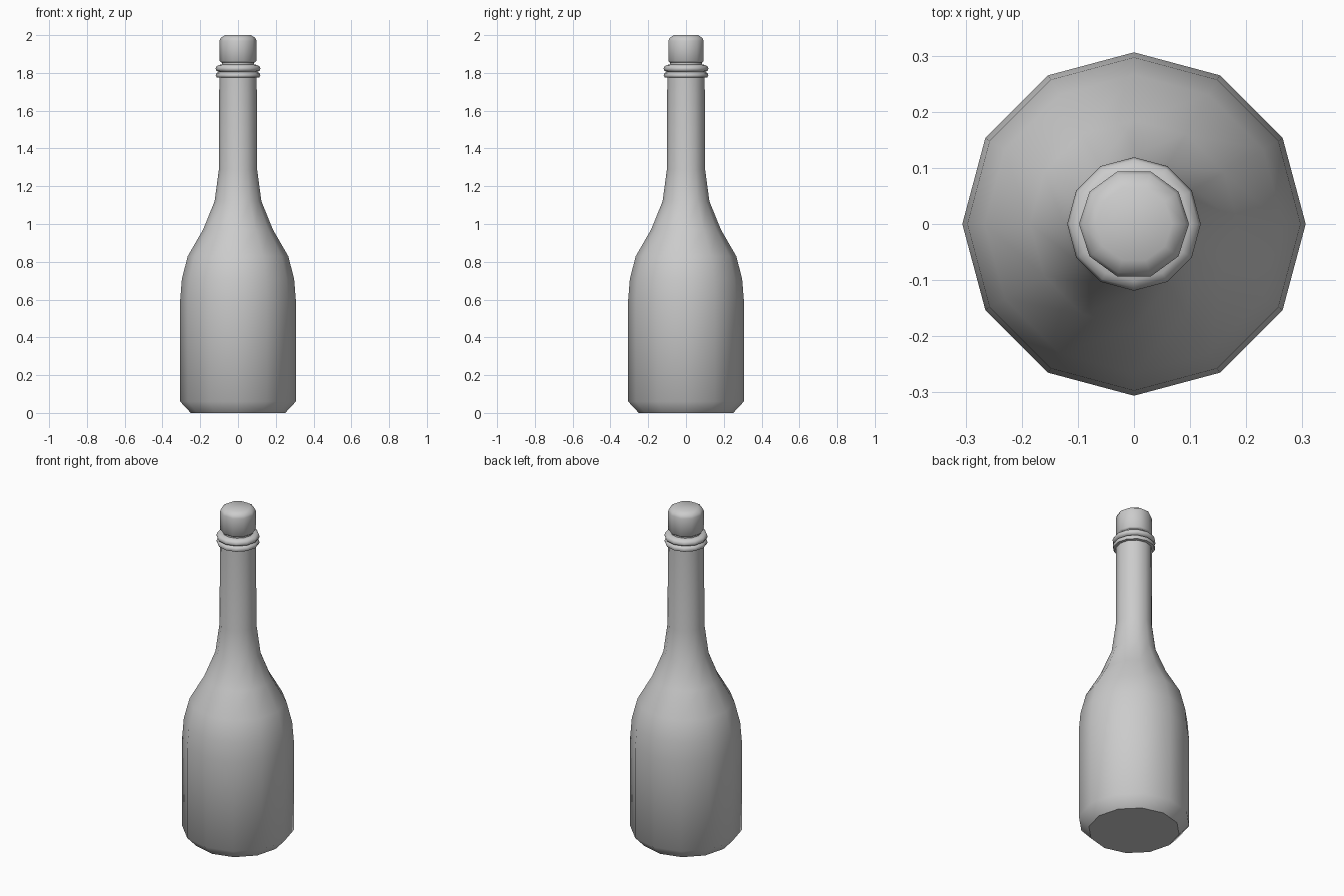
import bpy, bmesh, math

if "Cube" in bpy.data.objects:
    bpy.data.objects.remove(bpy.data.objects["Cube"])


def lathe(name, profile, sides):
    """Revolve an (r, z) profile around z and cap both ends."""
    bm = bmesh.new()
    rings = []
    for r, z in profile:
        rings.append([bm.verts.new((r * math.cos(2 * math.pi * i / sides),
                                    r * math.sin(2 * math.pi * i / sides), z))
                      for i in range(sides)])
    for a, b in zip(rings, rings[1:]):
        for i in range(sides):
            j = (i + 1) % sides
            bm.faces.new((a[i], a[j], b[j], b[i]))
    bm.faces.new(rings[0][::-1])
    bm.faces.new(rings[-1])
    bmesh.ops.recalc_face_normals(bm, faces=bm.faces)
    mesh = bpy.data.meshes.new(name)
    bm.to_mesh(mesh)
    bm.free()
    obj = bpy.data.objects.new(name, mesh)
    bpy.context.collection.objects.link(obj)
    bpy.ops.object.select_all(action='DESELECT')
    obj.select_set(True)
    bpy.context.view_layer.objects.active = obj
    bpy.ops.object.shade_smooth_by_angle(angle=math.radians(47))
    return obj


# Glass body: chamfered base, shoulder, long neck and double collar
lathe("bottle", [
    (0.25, 0.0), (0.306, 0.06), (0.306, 0.60), (0.297, 0.71),
    (0.266, 0.83), (0.185, 0.97), (0.124, 1.12), (0.101, 1.29),
    (0.099, 1.775),
    (0.114, 1.777), (0.118, 1.787), (0.114, 1.799), (0.103, 1.806),
    (0.114, 1.811), (0.119, 1.822), (0.114, 1.835), (0.101, 1.842),
    (0.085, 1.845), (0.085, 1.87)], 12)

# Stopper with a rounded top edge
lathe("stopper", [
    (0.09, 1.855), (0.098, 1.863), (0.098, 1.97),
    (0.092, 1.985), (0.068, 2.0)], 10)
